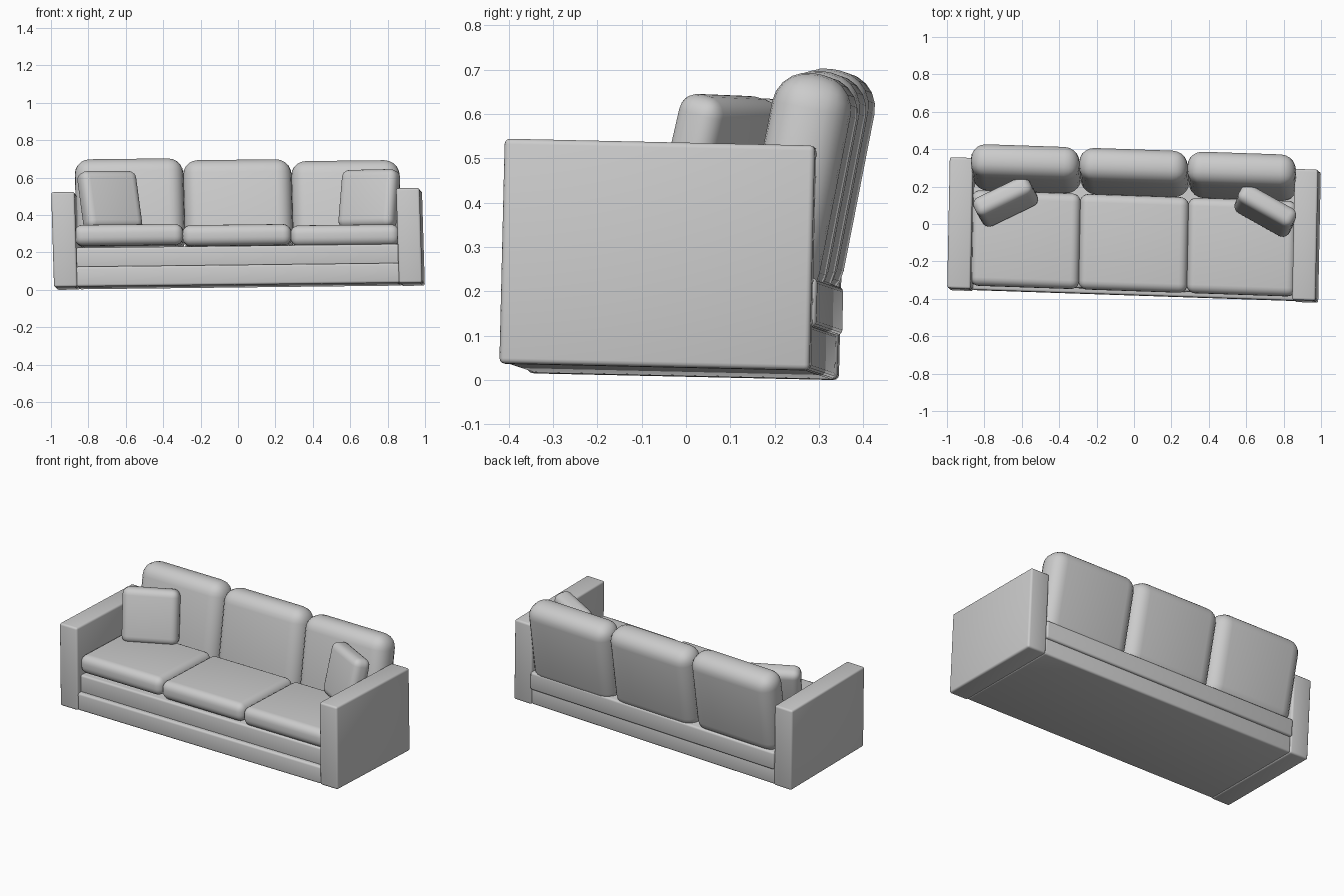
import bpy, bmesh
from mathutils import Matrix, Vector

if "Cube" in bpy.data.objects:
    bpy.data.objects.remove(bpy.data.objects["Cube"])

# Slight overall skew of the sofa: columns are its width, depth, height axes and centre
FRAME = Matrix(((1.0, 0.02, -0.03, 0.0),
                (-0.034, 1.0, 0.024, -0.032),
                (0.0115, -0.022, 1.0, 0.276),
                (0, 0, 0, 1)))


def block(name, size, loc, radius, segs, tilt=0.0, yaw=0.0):
    """Rounded box, leaned back by tilt, turned by yaw, placed in the sofa frame."""
    bm = bmesh.new()
    bmesh.ops.create_cube(bm, size=1.0)
    bmesh.ops.scale(bm, vec=Vector(size), verts=bm.verts)
    bmesh.ops.bevel(bm, geom=bm.edges[:], offset=radius, segments=segs,
                    profile=0.5, affect='EDGES', clamp_overlap=True)
    bm.transform(FRAME @ Matrix.Translation(loc) @ Matrix.Rotation(yaw, 4, 'Z')
                 @ Matrix.Rotation(-tilt, 4, 'X'))
    for f in bm.faces:
        f.smooth = True
    me = bpy.data.meshes.new(name)
    bm.to_mesh(me)
    bm.free()
    ob = bpy.data.objects.new(name, me)
    bpy.context.collection.objects.link(ob)
    return ob


# Arms
for side, s in (("left", -1), ("right", 1)):
    block(side + "_arm", (0.125, 0.70, 0.507), (s * 0.922, 0, 0), 0.012, 3)

# Base plinth and the set-back rail above it
block("plinth", (1.73, 0.69, 0.106), (0, 0, -0.199), 0.012, 3)
block("seat_rail", (1.73, 0.677, 0.11), (0, 0.0205, -0.099), 0.012, 3)

# Three seat cushions and three leaning back cushions
for i, n in enumerate(("left", "middle", "right")):
    x = (i - 1) * 0.578
    block(n + "_seat_cushion", (0.582, 0.51, 0.113),
          (x, -0.072, 0.014 - 0.008 * (i - 1)), 0.045, 5)
    block(n + "_back_cushion", (0.58, 0.18, 0.52),
          (x, 0.303, 0.172 - 0.0115 * (i - 1)), 0.08, 5, tilt=0.17)

# Two loose pillows turned inward
block("left_pillow", (0.33, 0.11, 0.32), (-0.682, 0.123, 0.214), 0.042, 5, 0.23, 0.48)
block("right_pillow", (0.33, 0.11, 0.32), (0.706, 0.122, 0.206), 0.042, 5, 0.23, -0.48)

# Rest the model on the ground
low = min(v.co.z for o in bpy.context.collection.objects for v in o.data.vertices)
for o in bpy.context.collection.objects:
    o.data.transform(Matrix.Translation((0, 0, -low)))
